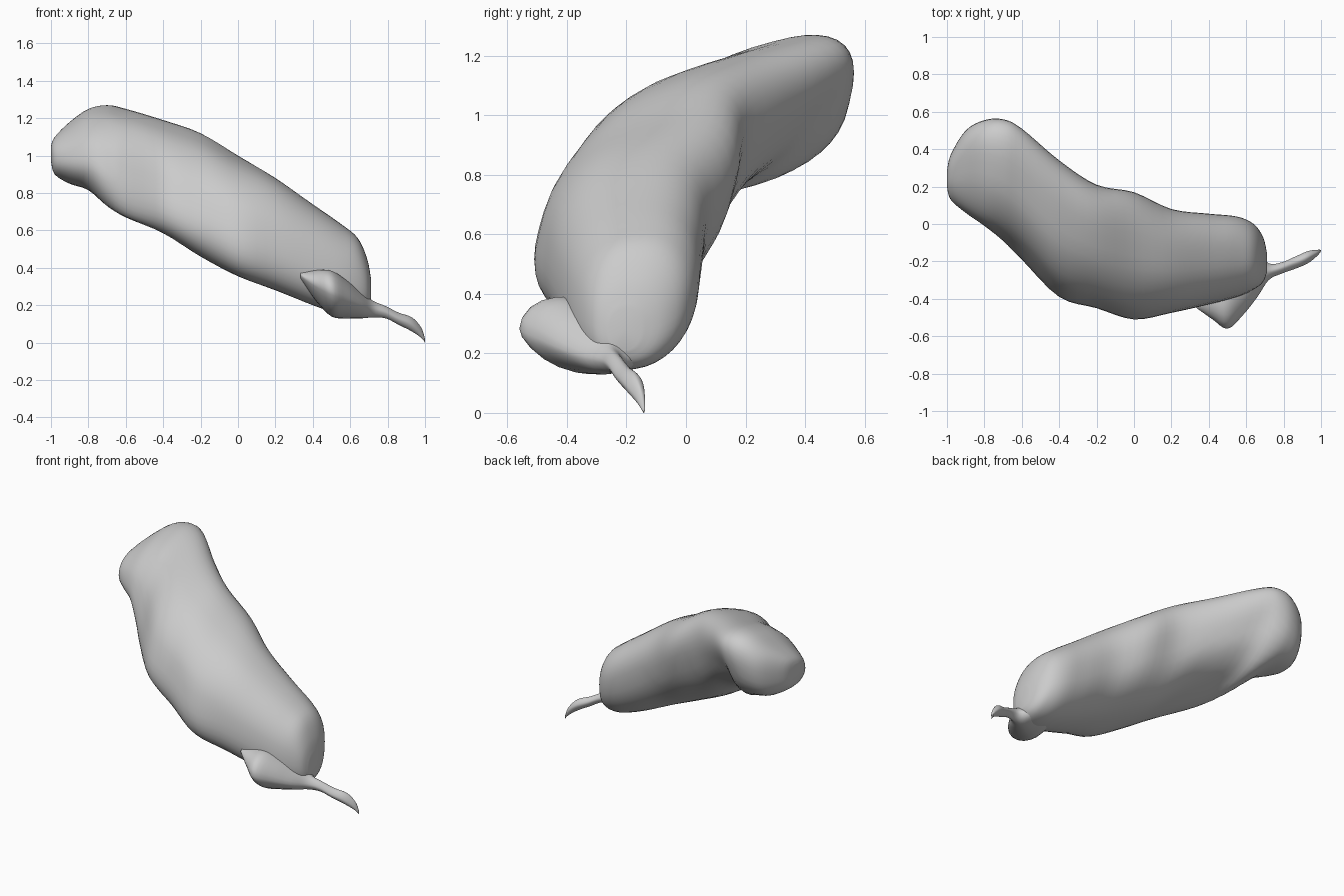
import bpy, bmesh, math
from mathutils import Vector

mat = bpy.data.materials.new("light grey")
mat.diffuse_color = (0.6, 0.6, 0.6, 1)


def power(v, e):
    return math.copysign(abs(v) ** e, v)


def spline(rows, steps):
    """Catmull-Rom interpolation between table rows."""
    rows = [Vector(r) for r in rows]
    out = []
    for i in range(len(rows) - 1):
        p0, p1 = rows[max(i - 1, 0)], rows[i]
        p2, p3 = rows[i + 1], rows[min(i + 2, len(rows) - 1)]
        for s in range(steps):
            t = s / steps
            out.append(0.5 * (2 * p1 + (p2 - p0) * t + (2 * p0 - 5 * p1 + 4 * p2 - p3) * t * t
                              + (3 * p1 - p0 - 3 * p2 + p3) * t ** 3))
    return out + [rows[-1]]


def loft(name, rows, n, e):
    """Smooth tube through skewed oval sections: x, y range, z range, top and bottom skew."""
    bm = bmesh.new()
    loops = []
    for x, y0, y1, z0, z1, top, low in spline(rows, 4):
        ring = []
        for i in range(n):
            a = math.tau * i / n
            skew = (top + low) / 2 + (top - low) / 2 * math.sin(a)
            ring.append(bm.verts.new((x, (y0 + y1) / 2 + (y1 - y0) / 2 * power(math.cos(a), e),
                                      (z0 + z1) / 2 + (z1 - z0) / 2 * power(math.sin(a + skew), e))))
        loops.append(ring)
    for a, b in zip(loops, loops[1:]):
        for i in range(n):
            j = (i + 1) % n
            bm.faces.new((a[i], a[j], b[j], b[i]))
    for end in (loops[0], loops[-1]):
        mid = bm.verts.new(sum((v.co for v in end), Vector()) / n)
        for i in range(n):
            bm.faces.new((end[i], end[(i + 1) % n], mid))
    bmesh.ops.recalc_face_normals(bm, faces=bm.faces)
    me = bpy.data.meshes.new(name)
    bm.to_mesh(me)
    bm.free()
    me.materials.append(mat)
    me.shade_smooth()
    ob = bpy.data.objects.new(name, me)
    bpy.context.collection.objects.link(ob)


# Curved pod body
loft("pod_body", [
    (-1.00, 0.20, 0.28, 0.97, 1.05, 0.3, 0.1),
    (-0.98, 0.13, 0.37, 0.90, 1.10, 0.4, 0.0),
    (-0.90, 0.06, 0.50, 0.85, 1.18, 0.5, 0.0),
    (-0.80, -0.01, 0.555, 0.815, 1.25, 0.55, 0.15),
    (-0.70, -0.09, 0.56, 0.73, 1.27, 0.58, 0.55),
    (-0.60, -0.19, 0.51, 0.67, 1.25, 0.62, 0.85),
    (-0.40, -0.39, 0.34, 0.585, 1.19, 0.62, 0.62),
    (-0.20, -0.45, 0.21, 0.46, 1.12, 0.58, 0.42),
    (0.00, -0.51, 0.17, 0.355, 1.00, 0.48, 0.45),
    (0.20, -0.475, 0.08, 0.28, 0.88, 0.3, 0.3),
    (0.40, -0.43, 0.055, 0.20, 0.74, 0.2, 0.2),
    (0.55, -0.39, 0.04, 0.15, 0.635, 0.15, 0.2),
    (0.64, -0.35, 0.0, 0.145, 0.56, 0.1, 0.2),
    (0.69, -0.31, -0.07, 0.17, 0.45, 0.1, 0.1),
    (0.71, -0.26, -0.15, 0.21, 0.35, 0.1, 0.1)], 40, 0.87)

# Pointed cap running into the thin stem
loft("cap_and_stem", [
    (0.335, -0.45, -0.38, 0.34, 0.38, 0, 0),
    (0.42, -0.51, -0.22, 0.22, 0.39, -0.3, 0.0),
    (0.50, -0.56, -0.12, 0.14, 0.385, -0.45, 0.0),
    (0.58, -0.49, -0.12, 0.13, 0.335, -0.4, 0.0),
    (0.66, -0.39, -0.14, 0.13, 0.27, -0.2, 0.0),
    (0.72, -0.30, -0.21, 0.135, 0.225, 0, 0),
    (0.79, -0.265, -0.205, 0.13, 0.195, 0, 0),
    (0.86, -0.24, -0.175, 0.095, 0.16, 0, 0),
    (0.93, -0.21, -0.145, 0.06, 0.135, 0, 0),
    (0.98, -0.17, -0.138, 0.025, 0.08, 0, 0),
    (1.00, -0.146, -0.138, 0.0, 0.02, 0, 0)], 24, 1.2)
